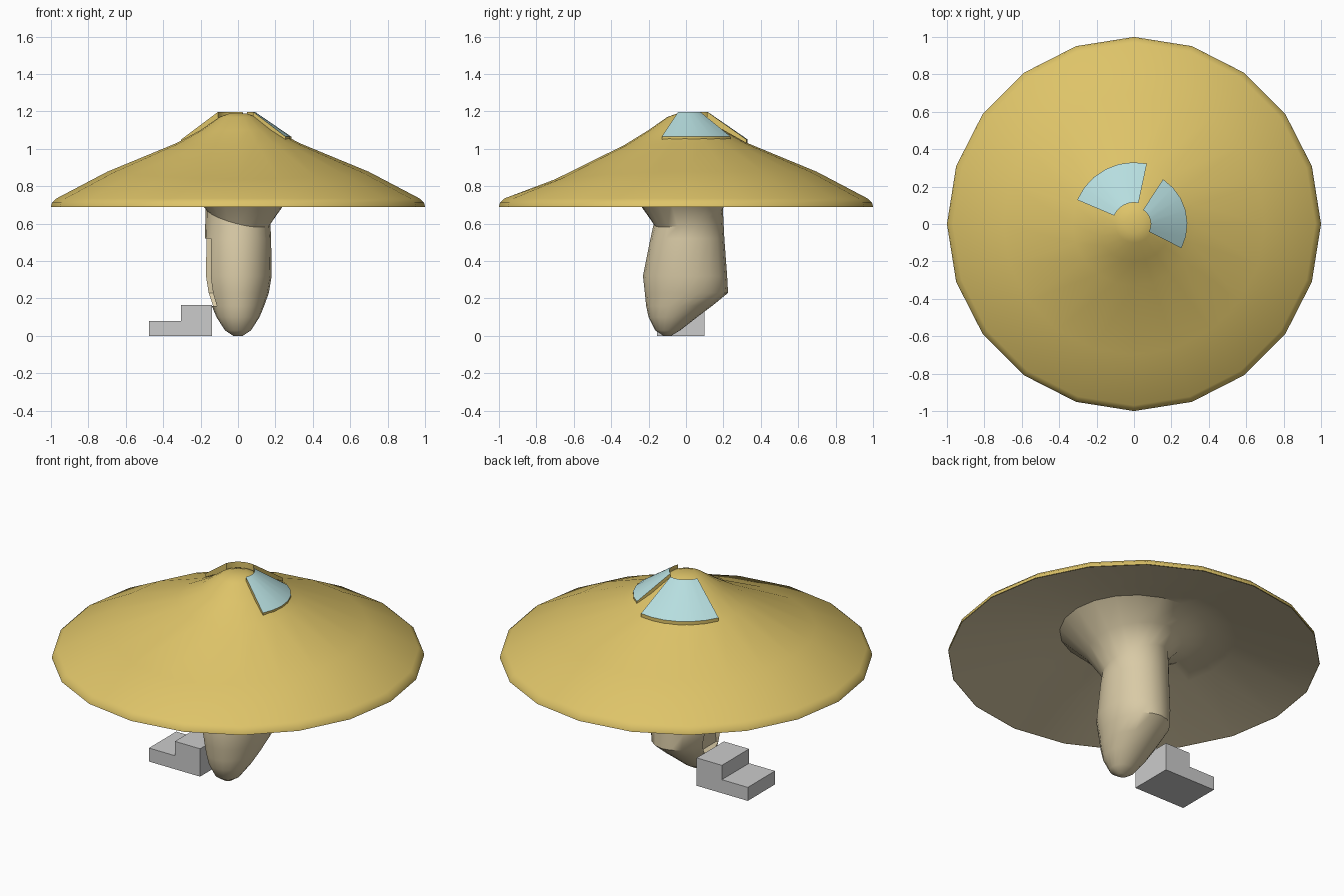
import bpy, bmesh, math
from math import cos, sin, pi, radians

if "Cube" in bpy.data.objects:
    bpy.data.objects.remove(bpy.data.objects["Cube"])

N = 20


def material(name, rgb):
    m = bpy.data.materials.new(name)
    m.diffuse_color = (*rgb, 1)
    m.use_nodes = True
    m.node_tree.nodes["Principled BSDF"].inputs["Base Color"].default_value = m.diffuse_color
    return m


YELLOW = material("cap_yellow", (0.73, 0.55, 0.14))
BEIGE = material("stem_beige", (0.69, 0.59, 0.38))
BLUE = material("glass_blue", (0.47, 0.73, 0.74))


def finish(bm, name, mats, angle=None):
    bmesh.ops.recalc_face_normals(bm, faces=bm.faces)
    me = bpy.data.meshes.new(name)
    bm.to_mesh(me)
    bm.free()
    for m in mats:
        me.materials.append(m)
    ob = bpy.data.objects.new(name, me)
    bpy.context.collection.objects.link(ob)
    if angle:
        bpy.ops.object.select_all(action='DESELECT')
        ob.select_set(True)
        bpy.context.view_layer.objects.active = ob
        bpy.ops.object.shade_smooth_by_angle(angle=radians(angle))
    return ob


def loft(bm, rings):
    """Skin a list of rings, each a list of N points; returns bands of faces."""
    vs = [[bm.verts.new(p) for p in r] for r in rings]
    return [[bm.faces.new((a[i], a[(i + 1) % N], b[(i + 1) % N], b[i])) for i in range(N)]
            for a, b in zip(vs, vs[1:])], vs


def ring(rx, ry, cy, zf):
    return [(rx * cos(t), cy + ry * sin(t), zf(t)) for t in (2 * pi * i / N for i in range(N))]


# cap: wide cone with a thin rim and a slight dip at the front
rings = []
for r, z, dip in [(1, 0.69, 0), (0.995, 0.712, 0), (0.97, 0.735, 0), (0.70, 0.877, 0.04),
                  (0.33, 1.03, 0.01), (0.20, 1.10, 0), (0.10, 1.17, 0), (0.05, 1.188, 0)]:
    rings.append(ring(r, r, 0, lambda t: z - dip * max(0, -sin(t)) ** 2))
bm = bmesh.new()
_, vs = loft(bm, rings)
bm.faces.new(vs[-1])
finish(bm, "cap", [YELLOW], 40)

# stem: leaning bulb, flaring out into the hollow underside of the cap
rings = []
for z, rx, y0, y1 in [(0.0, 0.025, -0.12, -0.08), (0.03, 0.07, -0.165, -0.03),
                      (0.10, 0.115, -0.20, 0.06), (0.16, 0.14, -0.213, 0.14),
                      (0.23, 0.165, -0.22, 0.225), (0.32, 0.18, -0.23, 0.22),
                      (0.52, 0.177, -0.19, 0.205)]:
    rings.append(ring(rx, (y1 - y0) / 2, (y0 + y1) / 2, lambda t: z))
rings.append(ring(0.173, 0.185, 0.012, lambda t: 0.64 - 0.06 * cos(t + pi / 4)))
rings.append(ring(0.26, 0.26, 0, lambda t: 0.75 - 0.04 * cos(t + pi / 4)))
rings.append(ring(0.40, 0.40, 0, lambda t: 0.845))
rings.append(ring(0.55, 0.55, 0, lambda t: 0.81))
rings.append(ring(0.998, 0.998, 0, lambda t: 0.69))
bm = bmesh.new()
bands, vs = loft(bm, rings)
bm.faces.new(vs[0])
bmesh.ops.recalc_face_normals(bm, faces=bm.faces)
# doorway pushed into the left side above the steps
door = [bands[b][i] for b in (3, 4, 5) for i in (9, 10, 11)]
geo = bmesh.ops.extrude_face_region(bm, geom=door)["geom"]
for v in geo:
    if isinstance(v, bmesh.types.BMVert):
        v.co.x = -0.10
old = [f for f in door if f.is_valid]
if old:
    bmesh.ops.delete(bm, geom=old, context='FACES_ONLY')
finish(bm, "stem", [BEIGE], 40)


# roof windows: curved panels, glass on top with a yellow frame below
def window(name, a0, a1, inner, outer, n=6):
    bm = bmesh.new()
    rows = []
    for i in range(n + 1):
        t = radians(a0 + (a1 - a0) * i / n)
        rows.append([bm.verts.new((r * cos(t), r * sin(t), z)) for r, z in
                     ((inner[0], inner[1]), outer, (outer[0], outer[1] - 0.02),
                      (inner[0], inner[1] - 0.05))])
    for a, b in zip(rows, rows[1:]):
        for k in range(4):
            f = bm.faces.new((a[k], a[(k + 1) % 4], b[(k + 1) % 4], b[k]))
            f.material_index = 0 if k == 0 else 1
    for end in (rows[0], rows[-1]):
        bm.faces.new(end).material_index = 1
    finish(bm, name, [BLUE, YELLOW], 30)


window("right_window", -27, 57, (0.09, 1.198), (0.285, 1.065))
window("back_window", 78, 157, (0.115, 1.198), (0.33, 1.05))

# steps: stair profile extruded along y
prof = [(-0.475, 0), (-0.14, 0), (-0.14, 0.165), (-0.305, 0.165), (-0.305, 0.08), (-0.475, 0.08)]
bm = bmesh.new()
f = bm.faces.new([bm.verts.new((x, -0.155, z)) for x, z in prof])
geo = bmesh.ops.extrude_face_region(bm, geom=[f])["geom"]
for v in geo:
    if isinstance(v, bmesh.types.BMVert):
        v.co.y = 0.10
if len(bm.faces) == 7:
    bm.faces.new([v for v in f.verts]) if not f.is_valid else None
finish(bm, "steps", [])
